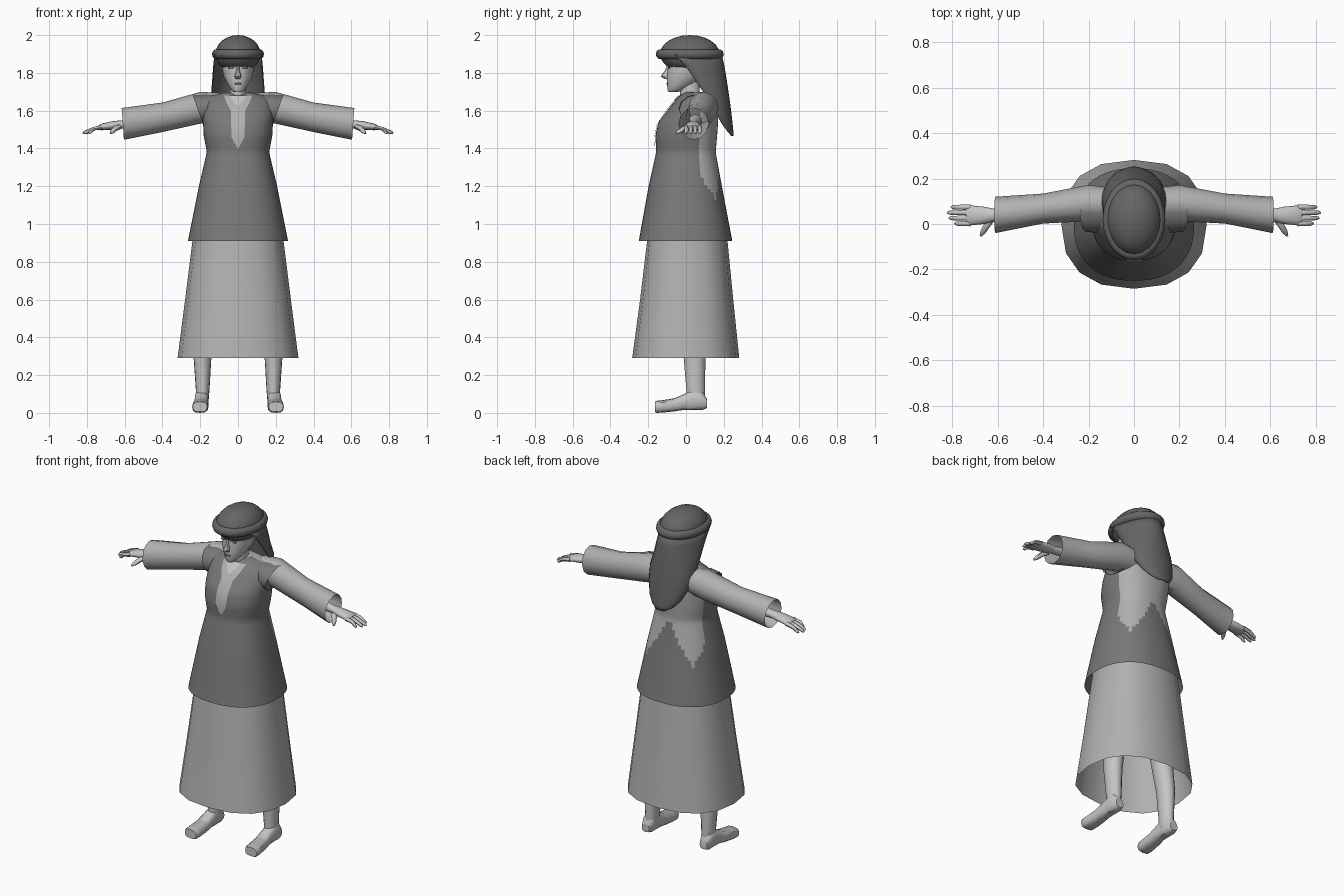
import bpy, bmesh, math
from mathutils import Vector

cube = bpy.data.objects.get("Cube")
if cube:
    bpy.data.objects.remove(cube, do_unlink=True)


def material(name, v):
    m = bpy.data.materials.new(name)
    m.use_nodes = True
    m.diffuse_color = (v, v, v, 1)
    m.node_tree.nodes["Principled BSDF"].inputs["Base Color"].default_value = (v, v, v, 1)
    return m


DRESS = material("dress_grey", 0.44)
VEST = material("vest_dark_grey", 0.19)
SCARF = material("scarf_charcoal", 0.13)
SKIN = material("skin_pale_grey", 0.56)
DETAIL = material("face_detail_grey", 0.2)


def finish(name, bm, mats, angle=40, rule=None):
    """Turn a bmesh into a shaded object; rule picks the material per face."""
    bmesh.ops.recalc_face_normals(bm, faces=bm.faces)
    if rule:
        for f in bm.faces:
            f.material_index = int(rule(f.calc_center_median()))
    me = bpy.data.meshes.new(name)
    bm.to_mesh(me)
    bm.free()
    ob = bpy.data.objects.new(name, me)
    bpy.context.collection.objects.link(ob)
    for m in mats:
        me.materials.append(m)
    bpy.ops.object.select_all(action='DESELECT')
    ob.select_set(True)
    bpy.context.view_layer.objects.active = ob
    bpy.ops.object.shade_smooth_by_angle(angle=math.radians(angle))
    return ob


def loft(name, rings, mats, caps=(True, True), closed=True, side=1, **kw):
    """Skin a list of rings of points; side=-1 mirrors in x."""
    bm = bmesh.new()
    rows = [[bm.verts.new((p[0] * side, p[1], p[2])) for p in r] for r in rings]
    n = len(rows[0])
    for a, b in zip(rows, rows[1:]):
        for i in range(n if closed else n - 1):
            j = (i + 1) % n
            bm.faces.new((a[i], a[j], b[j], b[i]))
    for on, row in zip(caps, (rows[0], rows[-1])):
        if on:
            bm.faces.new(row)
    return finish(name, bm, mats, **kw)


def oval(n, p=2.0):
    """Unit superellipse."""
    pts = []
    for i in range(n):
        a = math.tau * i / n
        c, s = math.cos(a), math.sin(a)
        pts.append((math.copysign(abs(c) ** (2 / p), c), math.copysign(abs(s) ** (2 / p), s)))
    return pts


def level(z, rx, front, back, n=16, p=2.0, x=0):
    """Horizontal ring from its half width and front and back y."""
    cy, ry = (front + back) / 2, (back - front) / 2
    return [(x + rx * c, cy + ry * s, z) for c, s in oval(n, p)]


def across(x, y, z, ry, rz, slant=0, n=12):
    """Ring facing along the arm."""
    return [(x + slant * s, y + ry * c, z + rz * s) for c, s in oval(n)]


def tube(name, pts, radii, mat, side=1, n=6):
    pts = [Vector(p) for p in pts]
    rings = []
    for i, p in enumerate(pts):
        d = (pts[min(i + 1, len(pts) - 1)] - pts[max(i - 1, 0)]).normalized()
        u = d.cross(Vector((0, 0, 1))).normalized()
        v = u.cross(d)
        rings.append([p + (u * c + v * s) * radii[i] for c, s in oval(n)])
    loft(name, rings, [mat], side=side, angle=60)


def ball(name, loc, scale, mat):
    bm = bmesh.new()
    bmesh.ops.create_uvsphere(bm, u_segments=20, v_segments=12, radius=1)
    bmesh.ops.scale(bm, vec=scale, verts=bm.verts)
    bmesh.ops.translate(bm, vec=loc, verts=bm.verts)
    return finish(name, bm, [mat], angle=60)


# Skirt, open at the hem
loft("skirt", [level(0.29, 0.32, -0.285, 0.282, 16, 2.4), level(0.6, 0.28, -0.243, 0.25, 16, 2.4),
               level(0.96, 0.235, -0.2, 0.215, 16, 2.4)], [DRESS], caps=(False, False))

# Vest: half width, front and back y by height
PROFILE = [(0.91, 0.265, -0.25, 0.245), (1.2, 0.207, -0.198, 0.19), (1.38, 0.165, -0.158, 0.157),
           (1.47, 0.182, -0.162, 0.165), (1.54, 0.185, -0.145, 0.17), (1.6, 0.19, -0.1, 0.168),
           (1.65, 0.185, -0.06, 0.15), (1.68, 0.14, -0.03, 0.13), (1.7, 0.06, 0.0, 0.1)]


def body(z):
    for a, b in zip(PROFILE, PROFILE[1:]):
        if z <= b[0]:
            t = (z - a[0]) / (b[0] - a[0])
            return [u + (v - u) * t for u, v in zip(a, b)]
    return list(PROFILE[-1])


def back_panel(c):
    """Dress fabric showing at the back, reaching down in two points."""
    a = abs(math.degrees(math.atan2(c.x, c.y)))
    return a < 68 and c.z > 1.13 + 0.26 * abs(a - 45) / 45


heights = [0.91 + 0.79 * i / 40 for i in range(41)]
loft("vest", [level(*body(z), n=64, p=2.3) for z in heights], [VEST, DRESS],
     caps=(False, True), rule=back_panel)


def front_plate(name, rows, lift, mat):
    """Thin panel lying on the chest; rows are (height, half width)."""
    rings = []
    for z, w in rows:
        _, rx, f, b = body(z)
        row = []
        for k in range(-3, 4):
            x = w * k / 3
            y = (f + b) / 2 - (b - f) / 2 * (1 - min(abs(x) / rx, 1) ** 2.3) ** (1 / 2.3)
            row.append((x, y - lift, z))
        rings.append(row)
    loft(name, rings, [mat], caps=(False, False), closed=False)


front_plate("neck_placket", [(1.4, 0.002), (1.46, 0.035), (1.53, 0.036), (1.6, 0.038), (1.64, 0.06),
                             (1.68, 0.075)], 0.006, DRESS)
front_plate("neck_opening", [(1.625, 0.002), (1.65, 0.025), (1.68, 0.045)], 0.011, SKIN)

# Neck and head
loft("neck", [level(1.6, 0.05, -0.02, 0.1), level(1.67, 0.043, -0.03, 0.07),
              level(1.76, 0.043, -0.035, 0.075)], [SKIN])
loft("head", [level(1.698, 0.022, -0.092, -0.045), level(1.71, 0.036, -0.098, -0.01),
              level(1.74, 0.056, -0.1, 0.05), level(1.78, 0.076, -0.103, 0.1),
              level(1.83, 0.086, -0.098, 0.14), level(1.91, 0.09, -0.1, 0.15)], [SKIN], angle=60)
loft("nose", [level(1.768, 0.014, -0.115, -0.09, 8), level(1.782, 0.018, -0.134, -0.09, 8),
              level(1.81, 0.01, -0.113, -0.09, 8), level(1.84, 0.007, -0.1, -0.085, 8)], [SKIN])
ball("mouth", (0, -0.099, 1.743), (0.02, 0.005, 0.005), DETAIL)
for side, word in ((1, "left"), (-1, "right")):
    ball(word + "_eye", (side * 0.036, -0.09, 1.828), (0.017, 0.005, 0.006), DETAIL)
    ball(word + "_eyebrow", (side * 0.036, -0.09, 1.848), (0.022, 0.005, 0.003), DETAIL)

# Head covering: dome, rolled band and hanging scarf
ball("cap", (0, 0.02, 1.9), (0.12, 0.158, 0.1), SCARF)
band = []
for c, s in oval(24):
    band.append([(c * (0.113 + 0.025 * u), 0.02 + s * (0.155 + 0.025 * u), 1.899 + 0.027 * v)
                 for u, v in oval(10)])
loft("head_band", band + band[:1], [SCARF], caps=(False, False), angle=60)

DRAPE = [(1.9, 0.122, -0.06, 0.185), (1.84, 0.128, -0.005, 0.2), (1.76, 0.134, 0.05, 0.213),
         (1.68, 0.14, 0.105, 0.225), (1.6, 0.127, 0.15, 0.236), (1.53, 0.1, 0.19, 0.244),
         (1.49, 0.066, 0.22, 0.248), (1.468, 0.025, 0.24, 0.25)]
drape = loft("hanging_scarf", [[(w * math.cos(math.pi * i / 14), f + (b - f) * math.sin(math.pi * i / 14), z)
                                for i in range(15)] for z, w, f, b in DRAPE],
             [SCARF], caps=(False, False), closed=False, angle=60)
solid = drape.modifiers.new("thickness", 'SOLIDIFY')
solid.thickness = 0.006
solid.offset = 0

for side, word in ((1, "left"), (-1, "right")):
    # Vest shoulder cap, with a slanted opening
    loft(word + "_shoulder_cap", [across(0.08, 0.06, 1.6, 0.08, 0.08),
                                  across(0.16, 0.06, 1.61, 0.098, 0.078, 0.02),
                                  across(0.212, 0.065, 1.605, 0.1, 0.078, 0.028)],
         [VEST], caps=(True, False), side=side, angle=60)
    # Wide sleeve, open at the cuff
    loft(word + "_sleeve", [across(0.1, 0.09, 1.62, 0.07, 0.075), across(0.2, 0.092, 1.615, 0.08, 0.084),
                            across(0.4, 0.068, 1.565, 0.066, 0.078),
                            across(0.61, 0.04, 1.53, 0.08, 0.084, 0.006)],
         [DRESS], caps=(True, False), side=side, angle=60)
    # Hand with four fingers and a thumb
    loft(word + "_hand", [across(0.45, 0.05, 1.545, 0.035, 0.035), across(0.61, 0.04, 1.527, 0.026, 0.022),
                          across(0.66, 0.038, 1.522, 0.038, 0.023), across(0.72, 0.038, 1.514, 0.044, 0.018),
                          across(0.74, 0.038, 1.51, 0.04, 0.011)], [SKIN], side=side, angle=60)
    for k, tip in enumerate((0.79, 0.815, 0.822, 0.805)):
        y = 0.002 + 0.024 * k
        tube(f"{word}_finger_{k + 1}", [(0.72, y, 1.513), (0.765, y, 1.504), (tip - 0.008, y, 1.485),
                                        (tip, y, 1.48)], (0.012, 0.011, 0.009, 0.004), SKIN, side)
    tube(word + "_thumb", [(0.63, 0.02, 1.515), (0.65, -0.01, 1.505), (0.665, -0.035, 1.49),
                           (0.675, -0.052, 1.48)], (0.016, 0.014, 0.012, 0.005), SKIN, side)
    # Leg
    loft(word + "_leg", [level(0.9, 0.085, -0.07, 0.1, x=0.1), level(0.5, 0.06, -0.03, 0.1, x=0.165),
                         level(0.29, 0.047, -0.012, 0.103, x=0.188), level(0.12, 0.036, 0.002, 0.1, x=0.187),
                         level(0.06, 0.034, 0.0, 0.1, x=0.19)], [SKIN], side=side, angle=60)
    # Foot, heel to square toe: y, half width, bottom, top
    foot = [(0.11, 0.025, 0.025, 0.075), (0.085, 0.035, 0.015, 0.115), (0.04, 0.036, 0.016, 0.125),
            (-0.01, 0.037, 0.016, 0.1), (-0.06, 0.04, 0.008, 0.078), (-0.12, 0.043, 0.002, 0.068),
            (-0.155, 0.042, 0.0, 0.064), (-0.165, 0.038, 0.006, 0.058)]
    loft(word + "_foot", [[(0.193 + w * c + max(0, -y) * 0.05, y, (lo + hi) / 2 + (hi - lo) / 2 * s)
                           for c, s in oval(12, 2.8)] for y, w, lo, hi in foot],
         [SKIN, DRESS], side=side, rule=lambda c: c.y < -0.08 and c.z > 0.052)
